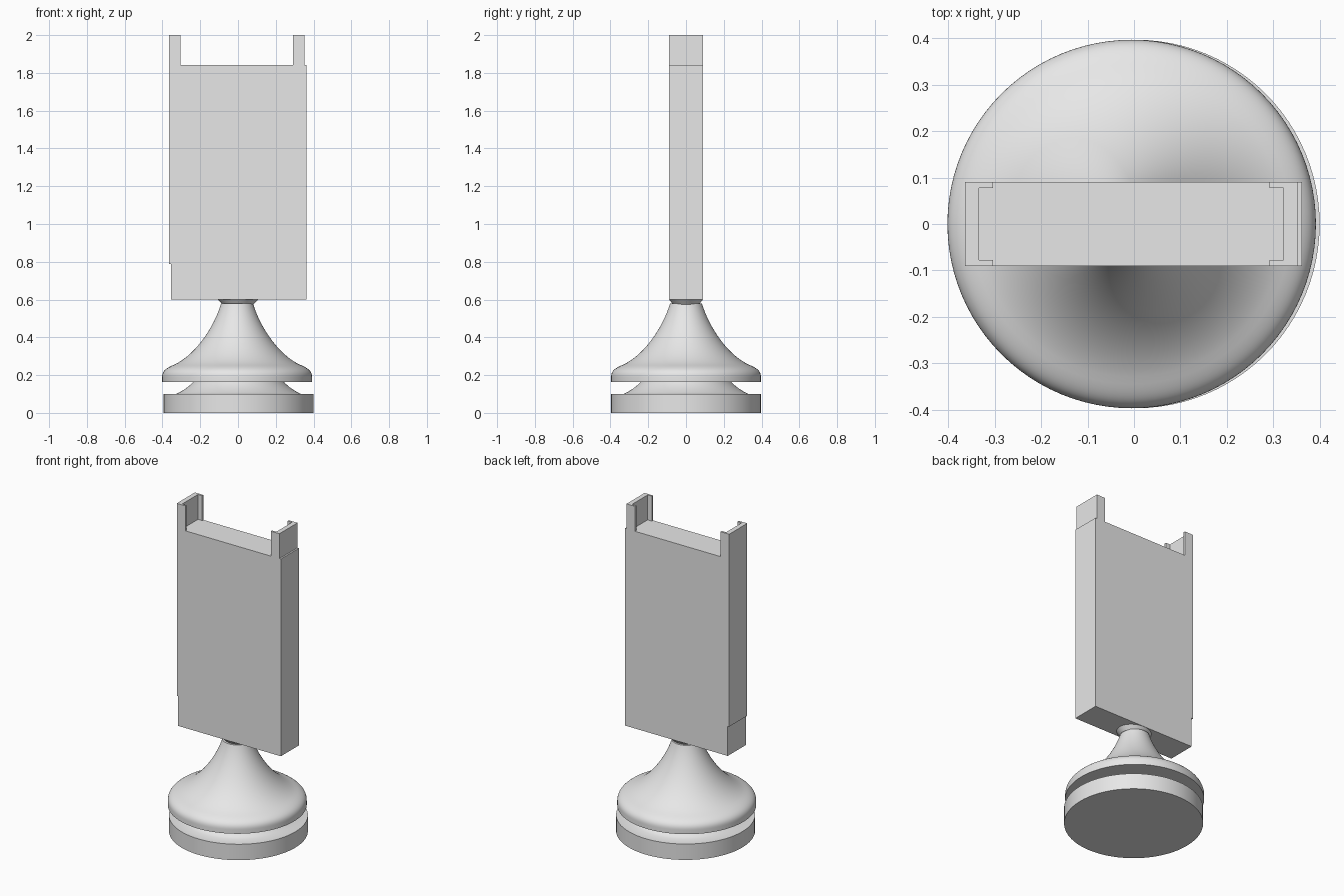
import bpy
import bmesh
import math
from mathutils import Vector
from mathutils.geometry import interpolate_bezier

if "Cube" in bpy.data.objects:
    bpy.data.objects.remove(bpy.data.objects["Cube"])

grey = bpy.data.materials.new("light grey")
grey.use_nodes = True
grey.diffuse_color = (0.8, 0.8, 0.8, 1)
grey.node_tree.nodes["Principled BSDF"].inputs["Base Color"].default_value = grey.diffuse_color


def finish(name, bm, smooth=False):
    bmesh.ops.recalc_face_normals(bm, faces=bm.faces)
    mesh = bpy.data.meshes.new(name)
    bm.to_mesh(mesh)
    bm.free()
    mesh.materials.append(grey)
    obj = bpy.data.objects.new(name, mesh)
    bpy.context.collection.objects.link(obj)
    if smooth:
        bpy.ops.object.select_all(action="DESELECT")
        obj.select_set(True)
        bpy.context.view_layer.objects.active = obj
        bpy.ops.object.shade_smooth_by_angle(angle=math.radians(35))
    return obj


def prism(name, outline, low, high):
    """Extrude an outline in x and y from one height to another."""
    bm = bmesh.new()
    face = bm.faces.new([bm.verts.new((x, y, low)) for x, y in outline])
    top = bmesh.ops.extrude_face_region(bm, geom=[face])["geom"]
    verts = [v for v in top if isinstance(v, bmesh.types.BMVert)]
    bmesh.ops.translate(bm, verts=verts, vec=(0, 0, high - low))
    return finish(name, bm)


def lathe(name, profile, x):
    """Spin a profile of radius and height, closed on the axis."""
    bm = bmesh.new()
    points = [bm.verts.new((r, 0, z)) for r, z in profile]
    edges = [bm.edges.new(pair) for pair in zip(points, points[1:])]
    bmesh.ops.spin(bm, geom=points + edges, cent=(0, 0, 0), axis=(0, 0, 1),
                   angle=math.tau, steps=96)
    bmesh.ops.remove_doubles(bm, verts=bm.verts, dist=0.0001)
    obj = finish(name, bm, True)
    obj.location.x = x
    return obj


def curve(a, b, c, d, count):
    pts = interpolate_bezier(*(Vector((*p, 0)) for p in (a, b, c, d)), count)
    return [(p.x, p.y) for p in pts]


# Round foot with a low concave shoulder
shoulder = curve((0.33, 0.1), (0.29, 0.12), (0.26, 0.14), (0.235, 0.17), 8)
lathe("base_disc", [(0, 0), (0.397, 0), (0.397, 0.1)] + shoulder + [(0, 0.17)], 0.003)

# Bell pedestal with a rounded rim
rim = curve((0.397, 0.19), (0.397, 0.222), (0.375, 0.236), (0.345, 0.25), 12)
flank = curve((0.345, 0.25), (0.22, 0.3), (0.12, 0.46), (0.085, 0.578), 24)
lathe("bell_pedestal", [(0, 0.164), (0.397, 0.164)] + rim + flank[1:] + [(0, 0.578)], -0.005)

# Small flared collar under the panel
collar = lathe("neck_collar", [(0, 0.57), (0.083, 0.575), (0.107, 0.601), (0, 0.601)], 0)
collar.scale.y = 0.84

# Upright panel, slightly narrower at its lower left edge
DEPTH = 0.09


def slab(name, x0, x1, low, high):
    prism(name, [(x0, -DEPTH), (x1, -DEPTH), (x1, DEPTH), (x0, DEPTH)], low, high)


slab("panel", -0.364, 0.362, 0.787, 1.843)
slab("panel_foot", -0.354, 0.362, 0.6, 0.787)

# Channel-shaped prongs that face each other
for name, outer, side in (("right_prong", -0.364, 1), ("left_prong", 0.352, -1)):
    wall, lip = outer + side * 0.03, outer + side * 0.06
    half = [(outer, DEPTH), (lip, DEPTH), (lip, 0.078), (wall, 0.078)]
    prism(name, half + [(x, -y) for x, y in reversed(half)], 1.843, 2.0)
